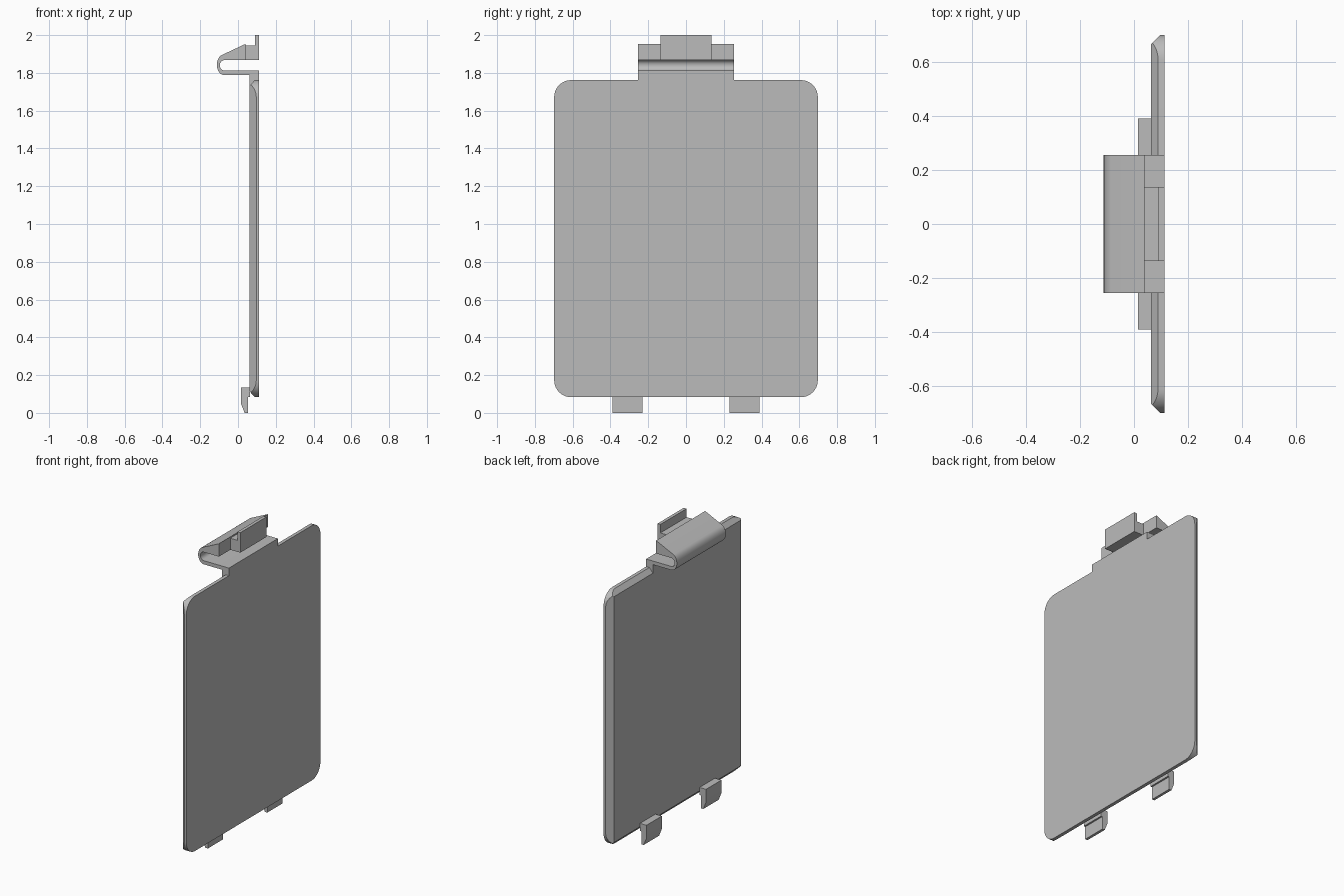
import bpy, bmesh
from math import cos, sin, pi, radians
from mathutils import Vector

cube = bpy.data.objects.get("Cube")
if cube:
    bpy.data.objects.remove(cube, do_unlink=True)

grey = bpy.data.materials.new("light_grey_plastic")
grey.use_nodes = True
COLOUR = (0.5, 0.5, 0.5, 1)
grey.diffuse_color = COLOUR
grey.node_tree.nodes["Principled BSDF"].inputs["Base Color"].default_value = COLOUR


def arc(cu, cv, ru, rv, start, end, steps=8):
    """Points along an elliptical arc, angles in degrees."""
    angles = [radians(start + (end - start) * i / steps) for i in range(steps + 1)]
    return [(cu + ru * cos(a), cv + rv * sin(a)) for a in angles]


def prism(points, extrude):
    """Closed solid from a planar outline swept along a vector."""
    bm = bmesh.new()
    face = bm.faces.new([bm.verts.new(p) for p in points])
    swept = bmesh.ops.extrude_face_region(bm, geom=[face])["geom"]
    verts = [g for g in swept if isinstance(g, bmesh.types.BMVert)]
    bmesh.ops.translate(bm, verts=verts, vec=extrude)
    bmesh.ops.recalc_face_normals(bm, faces=bm.faces)
    return bm


def finish(name, bm):
    bmesh.ops.recalc_face_normals(bm, faces=bm.faces)
    mesh = bpy.data.meshes.new(name)
    bm.to_mesh(mesh)
    bm.free()
    mesh.materials.append(grey)
    obj = bpy.data.objects.new(name, mesh)
    bpy.context.collection.objects.link(obj)
    bpy.ops.object.select_all(action="DESELECT")
    obj.select_set(True)
    bpy.context.view_layer.objects.active = obj
    bpy.ops.object.shade_smooth_by_angle(angle=radians(28))
    return obj


def side_profile(name, outline, y0, y1):
    """Part with an x-z outline running from y0 to y1."""
    return finish(name, prism([(x, y0, z) for x, z in outline], (0, y1 - y0, 0)))


# Cover panel: rounded slab, its four inner edges cut by sloping planes
INNER, OUTER = 0.062, 0.112
HALF_W, LOW, HIGH, R = 0.698, 0.083, 1.762, 0.09
outline = []
for cy, cz, start in ((HALF_W - R, HIGH - R, 0), (R - HALF_W, HIGH - R, 90),
                      (R - HALF_W, LOW + R, 180), (HALF_W - R, LOW + R, 270)):
    outline += arc(cy, cz, R, R, start, start + 90)
panel = prism([(INNER, y, z) for y, z in outline], (OUTER - INNER, 0, 0))
for s in (-1, 1):
    edge_z = HIGH if s > 0 else LOW
    for point, normal in (((INNER, s * (HALF_W - 0.035), 0), (-1, s, 0)),
                          ((INNER, 0, edge_z - s * 0.03), (-1, 0, s * 0.9))):
        cut = bmesh.ops.bisect_plane(
            panel, geom=panel.verts[:] + panel.edges[:] + panel.faces[:], dist=1e-5,
            plane_co=Vector(point), plane_no=Vector(normal).normalized(), clear_outer=True)
        rim = [g for g in cut["geom_cut"] if isinstance(g, bmesh.types.BMEdge)]
        bmesh.ops.holes_fill(panel, edges=rim)
finish("cover_panel", panel)

# Spring clip: stem, folded strip and wedge in one bent profile
clip = [(OUTER, HIGH), (OUTER, 1.812)]
clip += arc(-0.072, 1.84, 0.024, 0.028, 270, 90)
clip += [(0.039, 1.868), (0.039, 1.953)]
clip += arc(-0.072, 1.843, 0.04, 0.055, 110, 270, 12)
clip += [(INNER, 1.788), (INNER, HIGH - 0.03)]
side_profile("spring_clip", clip, -0.255, 0.255)

# Release tab: ledge behind the wedge with an upright lip
tab = [(0.039, 1.868), (OUTER, 1.868), (OUTER, 2.0), (0.091, 2.0),
       (0.091, 1.944), (0.039, 1.944)]
side_profile("release_tab", tab, -0.136, 0.136)

# Pair of locating hooks along the bottom edge
hook = [(0.015, 0.135), (0.064, 0.135), (0.064, 0.085), (0.053, 0.085),
        (0.053, 0), (0.035, 0), (0.015, 0.05)]
for side, s in (("left", 1), ("right", -1)):
    side_profile(f"bottom_hook_{side}", hook, s * 0.23, s * 0.39)
